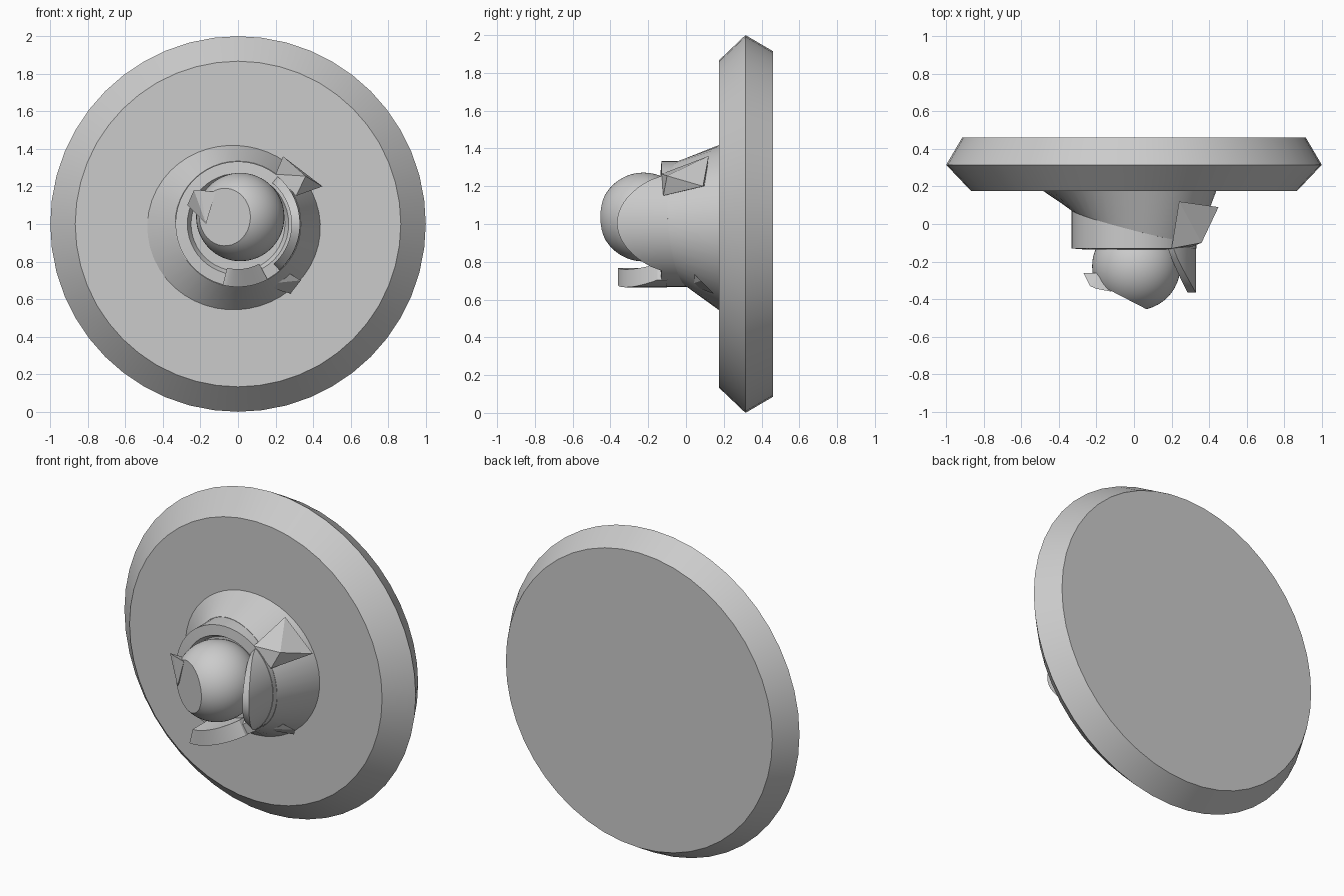
import bpy, bmesh
from math import sin, cos, pi, radians
from mathutils import Vector

if "Cube" in bpy.data.objects:
    bpy.data.objects.remove(bpy.data.objects["Cube"])


def make(name, bm, angle=None):
    bmesh.ops.remove_doubles(bm, verts=bm.verts, dist=1e-5)
    bmesh.ops.recalc_face_normals(bm, faces=bm.faces)
    me = bpy.data.meshes.new(name)
    bm.to_mesh(me)
    bm.free()
    ob = bpy.data.objects.new(name, me)
    bpy.context.scene.collection.objects.link(ob)
    if angle:
        bpy.ops.object.select_all(action='DESELECT')
        bpy.context.view_layer.objects.active = ob
        ob.select_set(True)
        bpy.ops.object.shade_smooth_by_angle(angle=radians(angle))
    return ob


def polar(r, a, y):
    return (r * cos(a), y, 1 + r * sin(a))


def lathe(name, profile, n=48, angle=20):
    """Revolve around the y axis; profile(a) gives (radius, y) points."""
    bm = bmesh.new()
    rings = []
    for i in range(n):
        a = 2 * pi * i / n
        rings.append([bm.verts.new(polar(r, a, y)) for r, y in profile(a)])
    for i in range(n):
        p, q = rings[i], rings[(i + 1) % n]
        for j in range(len(p) - 1):
            bm.faces.new((p[j], p[j + 1], q[j + 1], q[j]))
    for k in (0, -1):
        bm.faces.new([ring[k] for ring in rings])
    return make(name, bm, angle)


def petal(name, a0, a1, r_in, r_out, back, front, n=20):
    """Curved wall section; front(t) is the y of its free edge."""
    bm = bmesh.new()
    secs = []
    for i in range(n + 1):
        t = i / n
        a = radians(a0 + (a1 - a0) * t)
        f = front(t)
        secs.append([bm.verts.new(polar(r, a, y)) for r, y in
                     ((r_in, back), (r_out, back), (r_out, f), (r_in, f))])
    for p, q in zip(secs, secs[1:]):
        for j in range(4):
            k = (j + 1) % 4
            bm.faces.new((p[j], p[k], q[k], q[j]))
    bm.faces.new(secs[0])
    bm.faces.new(secs[-1])
    return make(name, bm, 30)


def shard(name, points):
    bm = bmesh.new()
    vs = [bm.verts.new(p) for p in points]
    bmesh.ops.convex_hull(bm, input=vs)
    return make(name, bm)


# Bevelled disc
lathe("disc", lambda a: [(0.915, 0.46), (1.0, 0.315), (0.867, 0.175)])


# Flared base, its front rim skewed towards the right
def flare(a):
    c, s = cos(a), sin(a)
    r = 0.465 * c * c + 0.44 * s * s - 0.025 * c - 0.02 * s
    y = -0.01 - 0.085 * c - 0.025 * s
    return [(r, 0.18), (0.335, y), (0.2, y)]


lathe("flared_base", flare)

# Collar with a recessed front
lathe("collar", lambda a: [(0.333, 0.15), (0.333, -0.13),
                           (0.27, -0.135), (0.25, -0.10)])

# Ball with a flat cut on its front left
bm = bmesh.new()
bmesh.ops.create_uvsphere(bm, u_segments=48, v_segments=32, radius=0.235)
bmesh.ops.translate(bm, verts=bm.verts, vec=(0.012, -0.225, 1.037))
cut = bmesh.ops.bisect_plane(
    bm, geom=bm.verts[:] + bm.edges[:] + bm.faces[:],
    plane_co=(0.05, -0.445, 1.0), plane_no=(-0.46, -0.89, 0.0),
    clear_outer=True)
edges = [e for e in cut["geom_cut"] if isinstance(e, bmesh.types.BMEdge)]
bmesh.ops.contextual_create(bm, geom=edges)
make("ball", bm, 25)

# Petals around the ball
petal("right_petal", -48, 50, 0.285, 0.33, -0.10,
      lambda t: -0.135 - 0.23 * sin(pi * t) ** 0.8)
petal("lower_petal", -104, -62, 0.24, 0.335, -0.10,
      lambda t: -0.36 + 0.21 * t ** 1.5)

# Loose shards
shard("left_shard", [(-0.2, -0.345, 1.18), (-0.235, -0.33, 1.18),
                     (-0.27, -0.26, 1.1), (-0.17, -0.35, 1.0),
                     (-0.12, -0.36, 1.17), (-0.17, -0.26, 1.14),
                     (-0.18, -0.27, 1.04)])
shard("upper_right_shard", [(0.45, 0.09, 1.2), (0.31, -0.12, 1.15),
                            (0.36, -0.10, 1.255), (0.24, 0.12, 1.36),
                            (0.2, -0.13, 1.265), (0.3, 0.10, 1.2)])
shard("lower_right_shard", [(0.335, 0.08, 0.7), (0.24, 0.12, 0.64),
                            (0.14, 0.02, 0.68), (0.28, 0.15, 0.63),
                            (0.25, 0.03, 0.75)])
